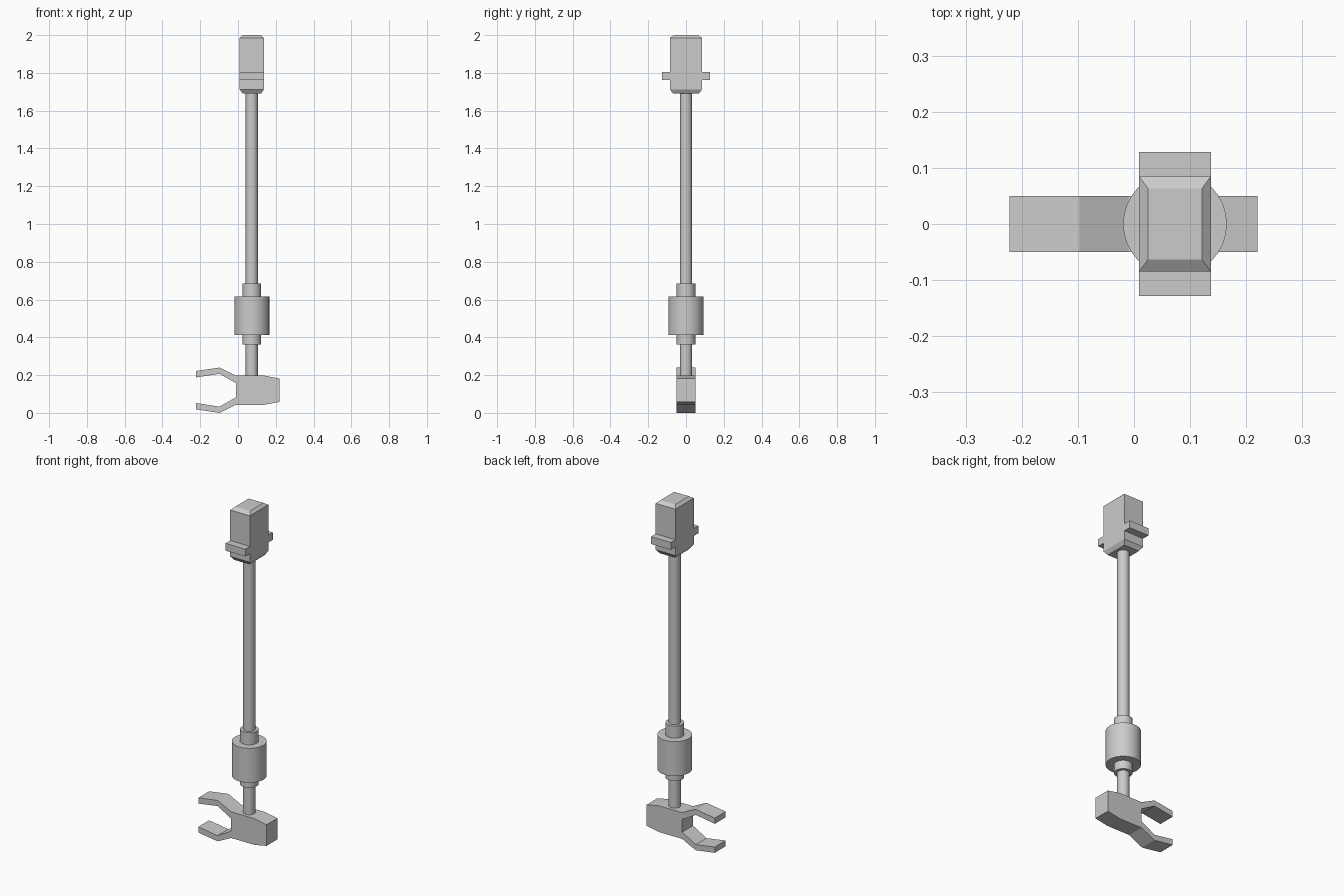
import bpy, bmesh, math

if "Cube" in bpy.data.objects:
    bpy.data.objects.remove(bpy.data.objects["Cube"])

CX = 0.073  # shaft axis
MID_Z = 0.12  # mirror height of the fork


def make_object(name, bm):
    bmesh.ops.recalc_face_normals(bm, faces=bm.faces)
    mesh = bpy.data.meshes.new(name)
    bm.to_mesh(mesh)
    bm.free()
    obj = bpy.data.objects.new(name, mesh)
    bpy.context.collection.objects.link(obj)
    return obj


def cylinder(name, radius, z0, z1):
    bpy.ops.mesh.primitive_cylinder_add(vertices=32, radius=radius, depth=z1 - z0,
                                        location=(CX, 0, (z0 + z1) / 2))
    bpy.context.object.name = name
    bpy.ops.object.shade_smooth_by_angle(angle=math.radians(30))


def stacked_block(name, sections, y=0):
    """Loft rectangles given as (half_x, half_y, z)."""
    bm = bmesh.new()
    rings = [[bm.verts.new((CX + sx * hx, y + sy * hy, z))
              for sx, sy in ((-1, -1), (1, -1), (1, 1), (-1, 1))]
             for hx, hy, z in sections]
    for a, b in zip(rings, rings[1:]):
        for i in range(4):
            j = (i + 1) % 4
            bm.faces.new((a[i], a[j], b[j], b[i]))
    bm.faces.new(rings[0])
    bm.faces.new(rings[-1])
    return make_object(name, bm)


# Two-pronged fork: upper half outline, mirrored downwards, extruded along y
upper = [(-0.01, 0.157), (-0.098, 0.207), (-0.222, 0.188), (-0.222, 0.222),
         (-0.097, 0.24), (-0.01, 0.197), (0.14, 0.197), (0.22, 0.182)]
outline = upper + [(x, 2 * MID_Z - z) for x, z in reversed(upper)]
bm = bmesh.new()
face = bm.faces.new([bm.verts.new((x, -0.05, z)) for x, z in outline])
ext = bmesh.ops.extrude_face_region(bm, geom=[face])
bmesh.ops.translate(bm, vec=(0, 0.1, 0),
                    verts=[v for v in ext["geom"] if isinstance(v, bmesh.types.BMVert)])
make_object("fork", bm)

# Shaft, collar and thick drum
cylinder("shaft", 0.032, 0.19, 1.70)
cylinder("collar", 0.049, 0.363, 0.686)
cylinder("drum", 0.0925, 0.413, 0.615)

# Chamfered head
stacked_block("head", [(0.049, 0.068, 1.69), (0.064, 0.085, 1.713),
                       (0.064, 0.085, 1.985), (0.048, 0.063, 2.0)])

# Side tabs on the head
for side, label in ((-1, "front"), (1, "back")):
    stacked_block(label + "_tab", [(0.064, 0.0215, 1.763), (0.064, 0.0215, 1.806)],
                  y=side * 0.1065)
